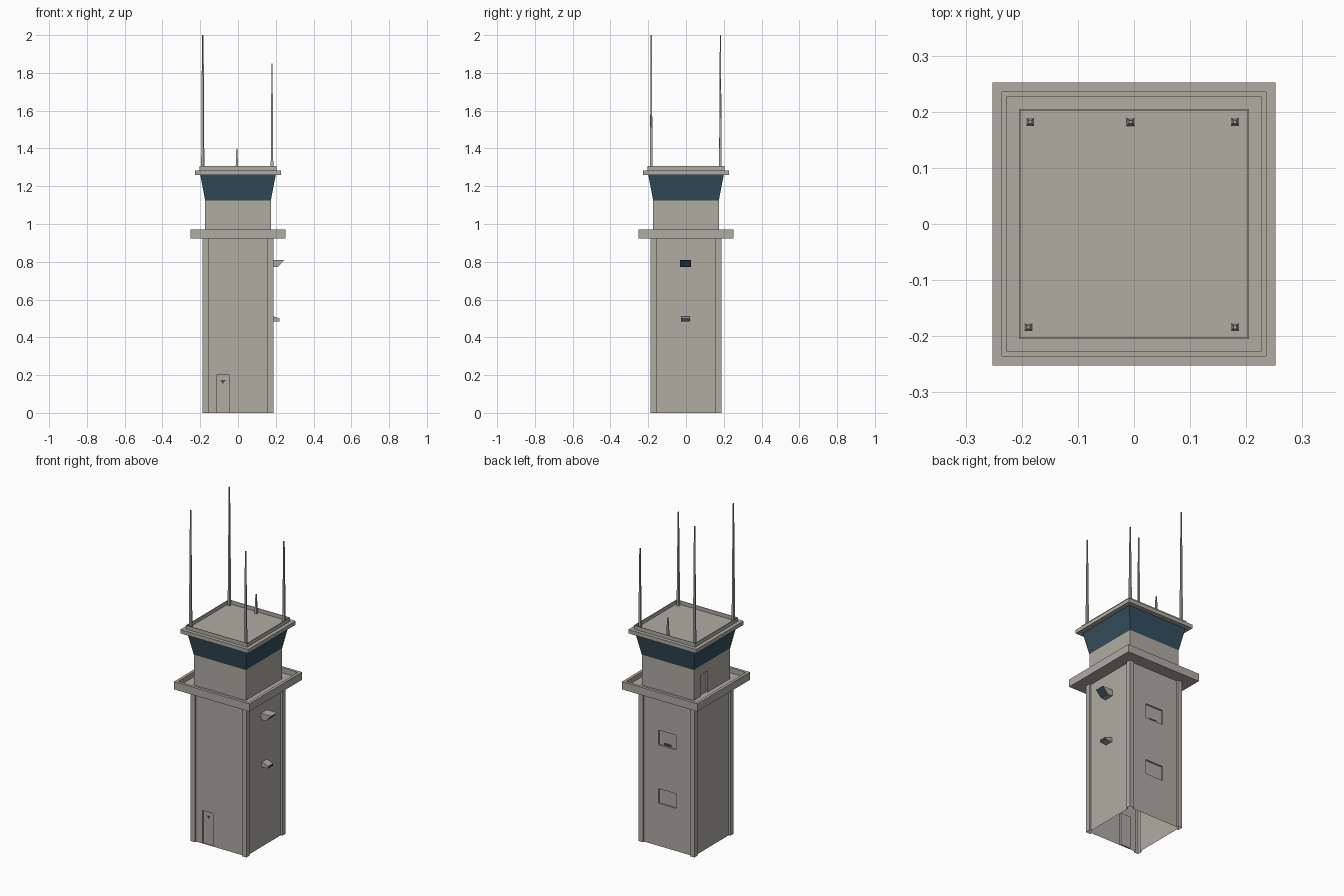
import bpy, bmesh, math
from mathutils import Matrix, Vector

if "Cube" in bpy.data.objects:
    bpy.data.objects.remove(bpy.data.objects["Cube"])


def material(name, rgb):
    m = bpy.data.materials.new(name)
    m.diffuse_color = (*rgb, 1)
    m.use_nodes = True
    m.node_tree.nodes["Principled BSDF"].inputs["Base Color"].default_value = m.diffuse_color
    return m


CONCRETE = material("warm_concrete", (0.434, 0.413, 0.36))
GLASS = material("dark_blue_glass", (0.035, 0.078, 0.113))


def finish(bm, name, *mats):
    me = bpy.data.meshes.new(name)
    bm.to_mesh(me)
    bm.free()
    for m in mats:
        me.materials.append(m)
    ob = bpy.data.objects.new(name, me)
    bpy.context.collection.objects.link(ob)
    return ob


def box(bm, x0, x1, y0, y1, z0, z1):
    size = Matrix.Diagonal((x1 - x0, y1 - y0, z1 - z0, 1))
    mid = Matrix.Translation(((x0 + x1) / 2, (y0 + y1) / 2, (z0 + z1) / 2))
    return bmesh.ops.create_cube(bm, size=1, matrix=mid @ size)["verts"]


def turn(bm, verts, k):
    bmesh.ops.rotate(bm, verts=verts, cent=(0, 0, 0),
                     matrix=Matrix.Rotation(k * math.pi / 2, 3, 'Z'))


def wall(name, k, half, dist, z0, z1, openings=(), depth=0.01):
    """Flat wall on side k (front, right, back, left) with recessed openings."""
    bm = bmesh.new()
    us = sorted({-half, half, *[u for o in openings for u in o[:2]]})
    zs = sorted({z0, z1, *[z for o in openings for z in o[2:]]})
    grid = [[bm.verts.new((u, -dist, z)) for u in us] for z in zs]
    sunk = []
    for j in range(len(zs) - 1):
        for i in range(len(us) - 1):
            f = bm.faces.new((grid[j][i], grid[j][i + 1],
                              grid[j + 1][i + 1], grid[j + 1][i]))
            cu, cz = (us[i] + us[i + 1]) / 2, (zs[j] + zs[j + 1]) / 2
            if any(a < cu < b and c < cz < d for a, b, c, d in openings):
                sunk.append(f)
    bm.normal_update()
    if sunk:
        bmesh.ops.inset_individual(bm, faces=sunk, thickness=0, depth=-depth)
    turn(bm, bm.verts, k)
    finish(bm, name, CONCRETE)


SIDES = ("front", "right", "back", "left")

# Shaft walls: door at the front, two recessed windows at the back
shaft_openings = {0: [(-0.115, -0.045, 0.0, 0.2)],
                  2: [(-0.062, 0.056, 0.611, 0.7), (-0.062, 0.056, 0.257, 0.346)]}
for k, side in enumerate(SIDES):
    wall("shaft_wall_" + side, k, 0.157, 0.176, 0, 0.925, shaft_openings.get(k, ()))

# Corner pilasters
bm = bmesh.new()
L = [(0.157, -0.176), (0.157, -0.187), (0.187, -0.187), (0.187, -0.157), (0.176, -0.157)]
for k in range(4):
    low = [bm.verts.new((x, y, 0)) for x, y in L]
    high = [bm.verts.new((x, y, 0.925)) for x, y in L]
    for i in range(4):
        bm.faces.new((low[i], low[i + 1], high[i + 1], high[i]))
    turn(bm, low + high, k)
finish(bm, "corner_pilasters", CONCRETE)

# Small glass panes in the door and the upper back window
bm = bmesh.new()
bm.faces.new([bm.verts.new(p) for p in
              ((-0.08, -0.167, 0.153), (-0.067, -0.167, 0.173), (-0.093, -0.167, 0.173))])
finish(bm, "door_pane", GLASS)
bm = bmesh.new()
box(bm, -0.02, 0.03, 0.164, 0.168, 0.613, 0.626)
finish(bm, "back_window_pane", GLASS)


# Projecting windows on the right side
def bay(name, profile, y0, y1):
    bm = bmesh.new()
    f = bm.faces.new([bm.verts.new((x, y0, z)) for x, z in profile])
    r = bmesh.ops.extrude_face_region(bm, geom=[f])
    bmesh.ops.translate(bm, vec=(0, y1 - y0, 0),
                        verts=[v for v in r["geom"] if isinstance(v, bmesh.types.BMVert)])
    bmesh.ops.recalc_face_normals(bm, faces=bm.faces)
    bm.normal_update()
    for f in bm.faces:
        if f.normal.x > 0.3 and f.normal.z < 0.1:
            f.material_index = 1
    finish(bm, name, CONCRETE, GLASS)


bay("upper_bay_window", [(0.176, 0.81), (0.245, 0.81), (0.21, 0.772), (0.176, 0.772)], -0.032, 0.026)
bay("lower_bay_window", [(0.176, 0.511), (0.19, 0.51), (0.221, 0.499), (0.219, 0.484), (0.176, 0.484)],
    -0.026, 0.021)

# Balcony deck with sunken floor
bm = bmesh.new()
box(bm, -0.252, 0.252, -0.252, 0.252, 0.924, 0.971)
bm.normal_update()
top = [f for f in bm.faces if f.normal.z > 0.9]
bmesh.ops.inset_individual(bm, faces=top, thickness=0.024, depth=0)
bmesh.ops.inset_individual(bm, faces=top, thickness=0, depth=-0.03)
finish(bm, "balcony_deck", CONCRETE)

# Cab walls, with a door on the left
for k, side in enumerate(SIDES):
    wall("cab_wall_" + side, k, 0.174, 0.174, 0.941, 1.127,
         [(-0.11, -0.045, 0.941, 1.07)] if k == 3 else ())

# Outward-leaning cab glazing
bm = bmesh.new()
for v in box(bm, -0.174, 0.174, -0.174, 0.174, 1.125, 1.262):
    if v.co.z > 1.2:
        v.co.x *= 0.2 / 0.174
        v.co.y *= 0.2 / 0.174
finish(bm, "cab_glazing", GLASS)

# Roof slab
bm = bmesh.new()
box(bm, -0.227, 0.227, -0.227, 0.227, 1.26, 1.283)
finish(bm, "roof_slab", CONCRETE)

# Thin roof parapet
bm = bmesh.new()
for k in range(4):
    turn(bm, box(bm, -0.205, 0.205, -0.205, -0.202, 1.283, 1.306), k)
finish(bm, "roof_parapet", CONCRETE)

# Tapered square antennas
for name, x, y, z in (("front_left", -0.188, -0.184, 2.0), ("back_left", -0.185, 0.182, 2.0),
                      ("front_right", 0.18, -0.184, 1.85), ("back_right", 0.18, 0.182, 1.77),
                      ("short", -0.006, 0.182, 1.4)):
    bm = bmesh.new()
    for v in box(bm, -0.007, 0.007, -0.007, 0.007, 1.283, z):
        if v.co.z > 1.3:
            v.co.x *= 0.4
            v.co.y *= 0.4
    bmesh.ops.translate(bm, verts=bm.verts, vec=Vector((x, y, 0)))
    finish(bm, name + "_antenna", CONCRETE)
